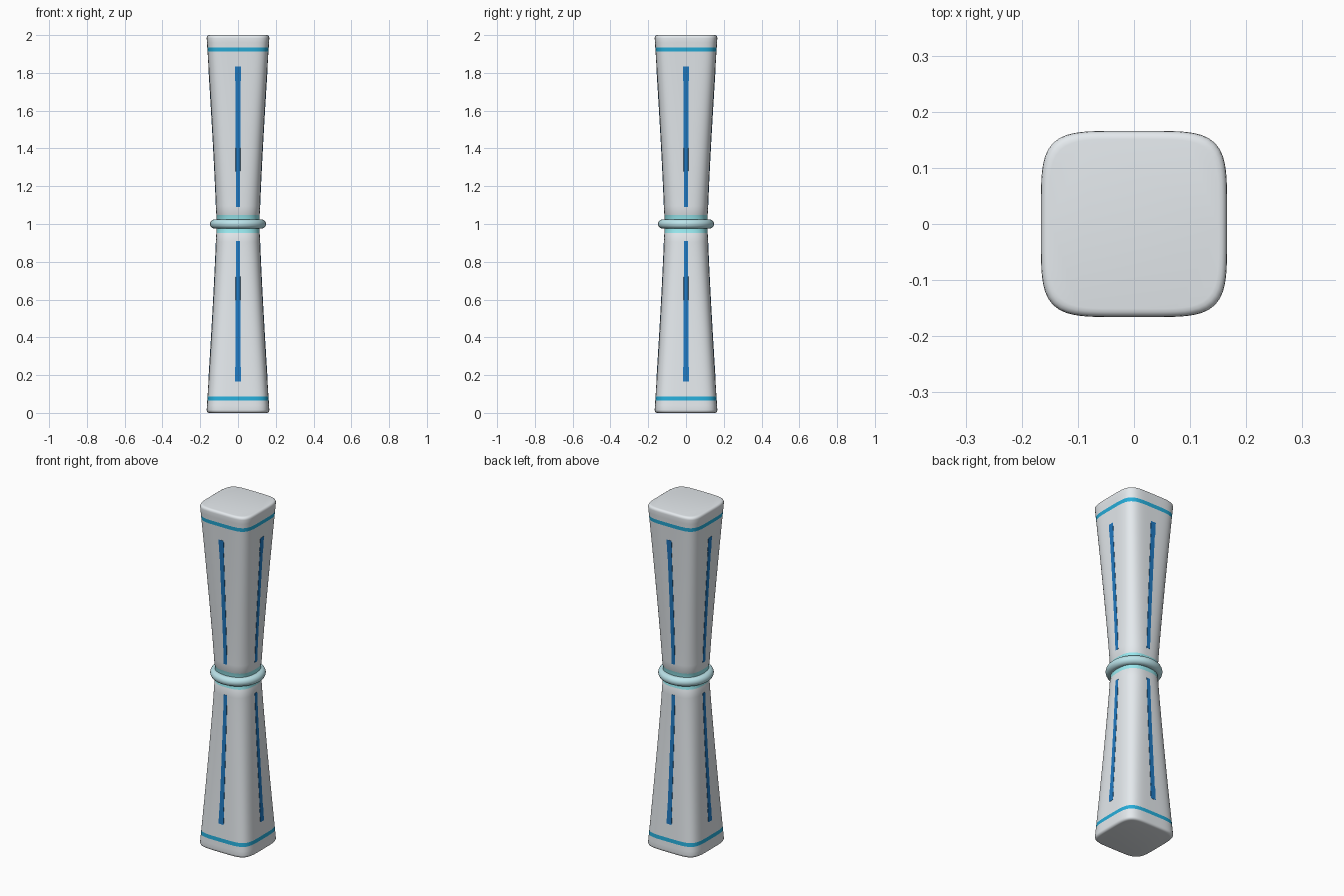
import bpy, bmesh, math

if "Cube" in bpy.data.objects:
    bpy.data.objects.remove(bpy.data.objects["Cube"])


def material(name, rgb):
    m = bpy.data.materials.new(name)
    m.diffuse_color = (*rgb, 1)
    m.use_nodes = True
    m.node_tree.nodes["Principled BSDF"].inputs["Base Color"].default_value = m.diffuse_color
    return m


WHITE = material("body_white", (0.78, 0.82, 0.85))
BAND = material("band_blue", (0.02, 0.42, 0.70))
STRIPE = material("stripe_blue", (0.014, 0.19, 0.53))
RING = material("ring_pale_cyan", (0.50, 0.77, 0.82))
COLLAR = material("collar_cyan", (0.32, 0.82, 0.87))


def half_width(d):
    """Body half width at distance d from the waist."""
    return 0.115 + 0.052 * max(0, (d - 0.05) / 0.95) ** 1.2


def squareness(d):
    """Section exponent: nearly round at the waist, squarer at the ends."""
    return 2.6 + 2.4 * min(1, d)


def section(r, n, z, count=96):
    pts = []
    for i in range(count):
        a = 2 * math.pi * i / count
        c, s = math.cos(a), math.sin(a)
        k = r / (abs(c) ** n + abs(s) ** n) ** (1 / n)
        pts.append((k * c, k * s, z))
    return pts


def loft(name, rings, mats, pick=lambda z: 0, angle=35):
    """Skin closed rings; pick gives the material slot for a height."""
    bm = bmesh.new()
    loops = [[bm.verts.new(p) for p in ring] for ring in rings]
    for a, b in zip(loops, loops[1:]):
        slot = pick((a[0].co.z + b[0].co.z) / 2)
        for i in range(len(a)):
            j = (i + 1) % len(a)
            bm.faces.new((a[i], a[j], b[j], b[i])).material_index = slot
    bm.faces.new(loops[0][::-1])
    bm.faces.new(loops[-1])
    bmesh.ops.recalc_face_normals(bm, faces=bm.faces)
    me = bpy.data.meshes.new(name)
    bm.to_mesh(me)
    bm.free()
    ob = bpy.data.objects.new(name, me)
    bpy.context.collection.objects.link(ob)
    for m in mats:
        me.materials.append(m)
    bpy.ops.object.select_all(action='DESELECT')
    ob.select_set(True)
    bpy.context.view_layer.objects.active = ob
    bpy.ops.object.shade_smooth_by_angle(angle=math.radians(angle))
    return ob


def body_slot(z):
    d = abs(z - 1)
    return 2 if d < 0.047 else 1 if 0.913 < d < 0.935 else 0


# flared body with inset collar, flush bands and softened rims
prof = [(0.0, -0.002), (0.047, -0.002), (0.052, 0)]
prof += [(0.052 + 0.861 * i / 20, 0) for i in range(1, 21)]
prof += [(0.935, 0), (0.96, 0), (0.984, 0), (0.991, -0.0015), (0.996, -0.005),
         (0.999, -0.010), (1.0, -0.016)]
rows = [(-d, o) for d, o in prof[:0:-1]] + prof
loft("body", [section(half_width(abs(d)) + o, squareness(abs(d)), 1 + d)
              for d, o in rows], [WHITE, BAND, COLLAR], body_slot)

# tapering stripes on each of the four faces, above and below the waist
steps = [(0.09 + 0.665 * i / 16, 0.0105 + 0.003 * i / 16) for i in range(17)]
steps += [(0.76, 0.016), (0.833, 0.016)]
for half, sgn in (("upper", 1), ("lower", -1)):
    for k in range(4):
        c, s = math.cos(k * math.pi / 2), math.sin(k * math.pi / 2)
        rings = []
        for d, w in steps:
            r = half_width(d)
            outline = ((r - 0.001, -w - 0.001), (r + 0.0012, -w),
                       (r + 0.0012, w), (r - 0.001, w + 0.001))
            rings.append([(x * c - y * s, x * s + y * c, 1 + sgn * d)
                          for x, y in outline])
        loft(f"{half}_stripe_{k + 1}", rings, [STRIPE], angle=20)

# round ring around the waist
bpy.ops.mesh.primitive_torus_add(major_radius=0.123, minor_radius=0.025,
                                 major_segments=64, minor_segments=20,
                                 location=(0, 0, 1))
ring = bpy.context.object
ring.name = "waist_ring"
ring.data.materials.append(RING)
bpy.ops.object.shade_smooth()
